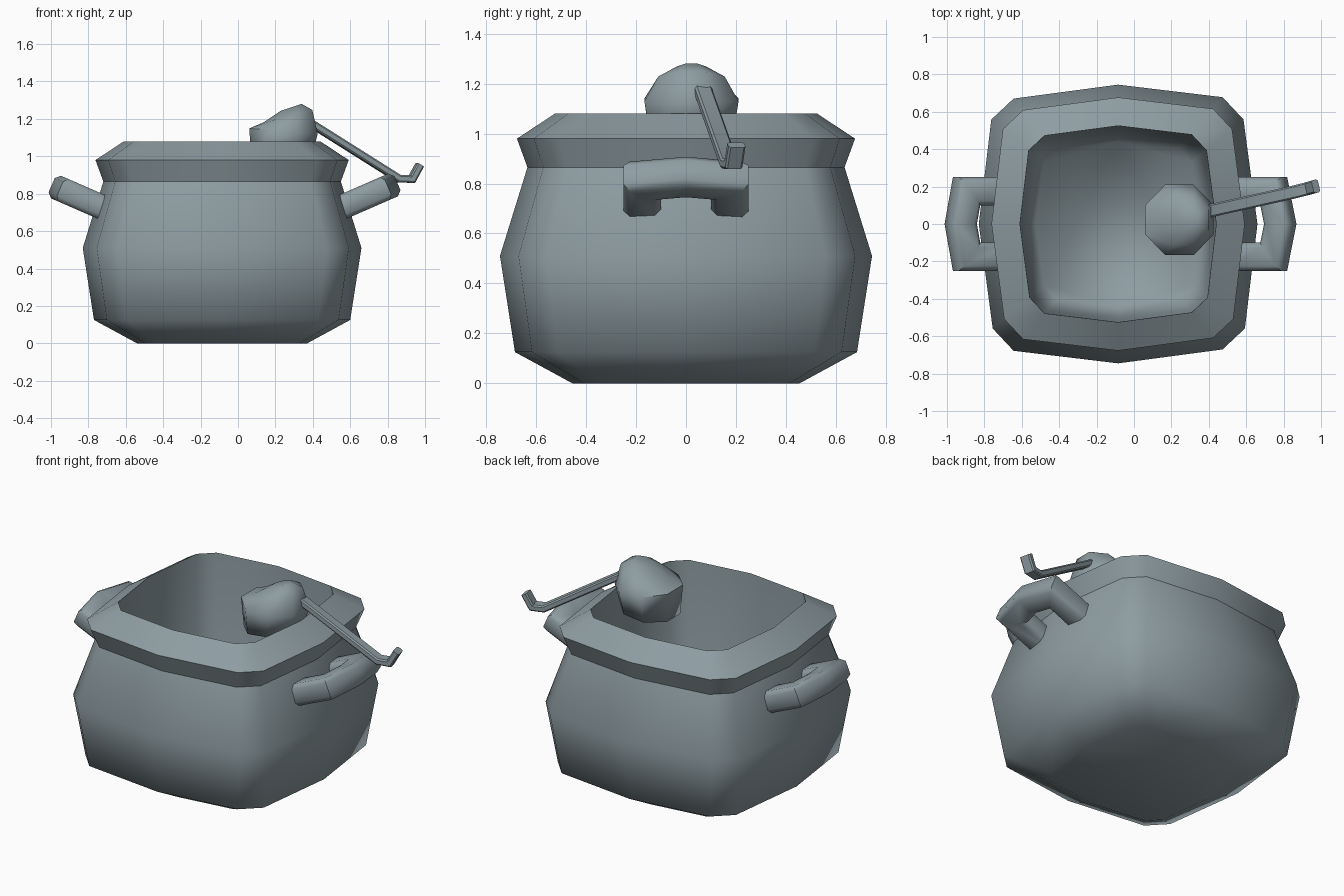
import bpy, bmesh, math
from mathutils import Vector

if "Cube" in bpy.data.objects:
    bpy.data.objects.remove(bpy.data.objects["Cube"])

steel = bpy.data.materials.new("blue grey steel")
steel.diffuse_color = (0.27, 0.335, 0.36, 1)
steel.use_nodes = True
steel.node_tree.nodes["Principled BSDF"].inputs["Base Color"].default_value = steel.diffuse_color
CX = -0.085  # pot axis


def finish(name, bm, angle, fix=True):
    if fix:
        bmesh.ops.recalc_face_normals(bm, faces=bm.faces)
    me = bpy.data.meshes.new(name)
    bm.to_mesh(me)
    bm.free()
    me.materials.append(steel)
    ob = bpy.data.objects.new(name, me)
    bpy.context.collection.objects.link(ob)
    bpy.ops.object.select_all(action='DESELECT')
    ob.select_set(True)
    bpy.context.view_layer.objects.active = ob
    bpy.ops.object.shade_smooth_by_angle(angle=math.radians(angle))
    return ob


def loft(rings, cap_start=False, cap_end=False):
    bm = bmesh.new()
    vs = [[bm.verts.new(p) for p in r] for r in rings]
    for a, b in zip(vs, vs[1:]):
        n = len(a)
        for i in range(n):
            j = (i + 1) % n
            bm.faces.new((a[i], a[j], b[j], b[i]))
    if cap_start:
        bm.faces.new(vs[0][::-1])
    if cap_end:
        bm.faces.new(vs[-1])
    return bm


def pot_ring(r, z):
    # bulged square with cut corners, 12 points
    quarter = [(1, 0), (0.9, 0.75), (0.75, 0.91)]
    pts = []
    for k in range(4):
        for x, y in quarter:
            for _ in range(k):
                x, y = -y, x
            pts.append((CX + x * r, y * r, z))
    return pts


def sweep(path, axis, hw, ht, bevel):
    # chamfered bar along path; axis is the fixed thickness direction
    path = [Vector(p) for p in path]
    axis = Vector(axis).normalized()
    sec = [(hw, ht - bevel), (hw - bevel, ht), (bevel - hw, ht), (-hw, ht - bevel),
           (-hw, bevel - ht), (bevel - hw, -ht), (hw - bevel, -ht), (hw, bevel - ht)]
    rings = []
    for i, p in enumerate(path):
        d0 = (p - path[max(i - 1, 0)]).normalized()
        d1 = (path[min(i + 1, len(path) - 1)] - p).normalized()
        t = (d0 + d1).normalized()
        side = t.cross(axis).normalized()
        ref = d1 if d1.length else d0
        side /= max(0.5, t.dot(ref))  # mitre
        rings.append([p + side * a + axis * b for a, b in sec])
    return loft(rings, True, True)


# pot wall and base
finish("pot_body", loft([pot_ring(r, z) for r, z in
       [(0.455, 0), (0.685, 0.125), (0.745, 0.51), (0.635, 0.865)]], cap_start=True), 70, False)
# flared lip
finish("pot_lip", loft([pot_ring(r, z) for r, z in
       [(0.635, 0.865), (0.677, 0.98), (0.525, 1.08)]]), 45, False)
# inner wall and floor
finish("pot_inside", loft([pot_ring(r, z) for r, z in
       [(0.525, 1.08), (0.505, 0.5), (0.44, 0.12)]], cap_end=True), 85, False)

# side handles: tilted U-shaped bars
for name, sx, stretch in (("right_handle", 1, 1.0), ("left_handle", -1, 0.89)):
    base = Vector((0.55 - CX, 0, 0.725))
    d = Vector((0.917, 0, 0.40)).normalized()
    pts = []
    for u, v in [(0, -0.175), (0.215, -0.175), (0.253, 0), (0.215, 0.175), (0, 0.175)]:
        p = base + d * u * stretch + Vector((0, v, 0))
        pts.append((CX + sx * p.x, p.y, p.z))
    finish(name, sweep(pts, (-d.z * sx, 0, d.x), 0.075, 0.066, 0.025), 50)

# upturned ladle bowl, open underneath
rings = []
for cx, r, z, tilt in [(0.235, 0.175, 0.985, 0.02), (0.243, 0.198, 1.135, -0.015),
                       (0.268, 0.14, 1.215, 0.035), (0.285, 0.06, 1.262, 0.02)]:
    rings.append([(cx + r * math.cos(a), 0.022 + 1.03 * r * math.sin(a), z + tilt * math.cos(a))
                  for a in [math.pi * (2 * k + 1) / 8 for k in range(8)]])
bowl = finish("ladle_bowl", loft(rings, cap_end=True), 60, False)
shell = bowl.modifiers.new("shell", 'SOLIDIFY')
shell.thickness = 0.02

# ladle stick with a hooked end
finish("ladle_stick", sweep([(0.36, 0.06, 1.195), (0.86, 0.172, 0.88), (0.93, 0.19, 0.878),
                             (0.972, 0.202, 0.955)], (-0.22, 0.975, 0), 0.02, 0.035, 0.008), 35)
